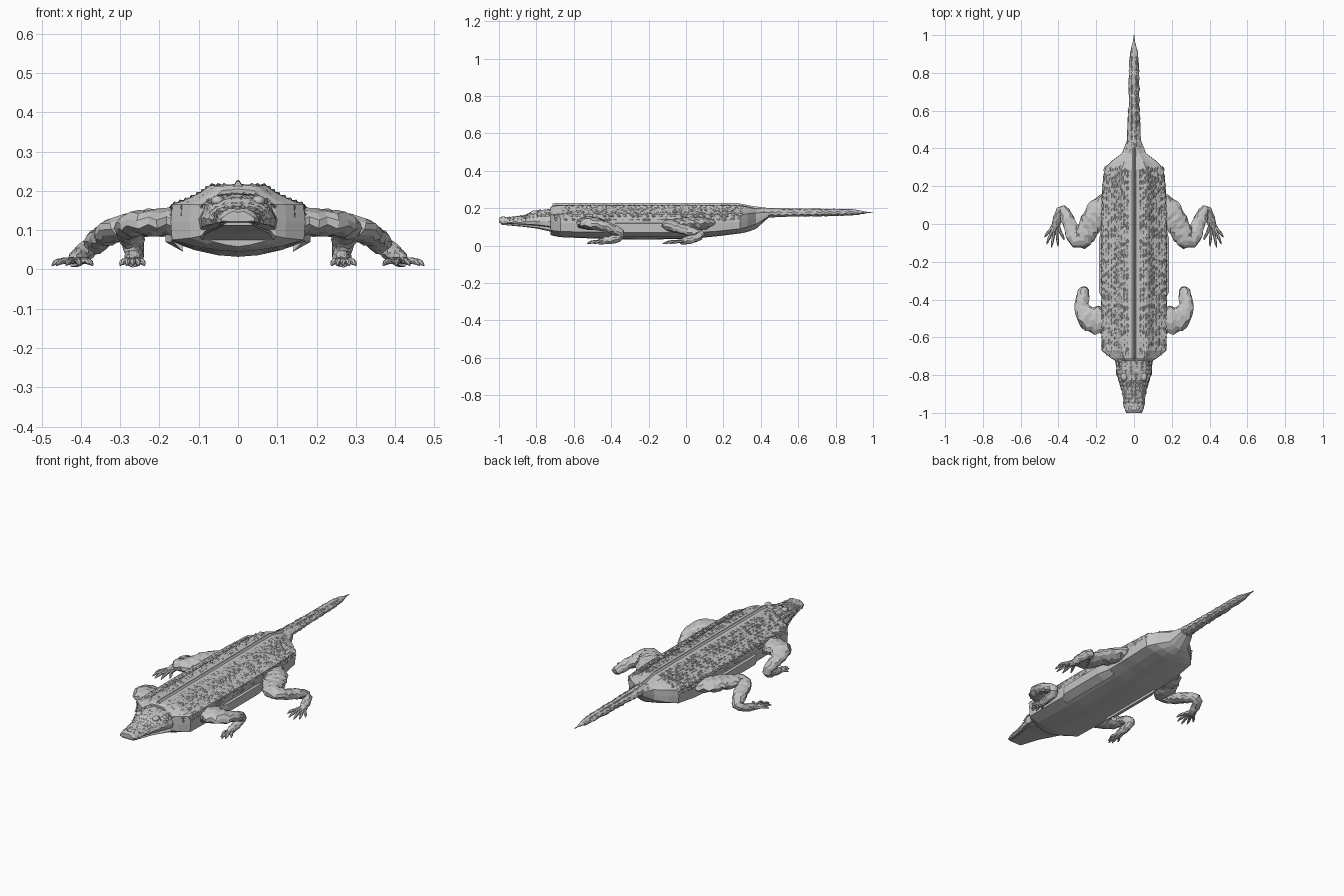
import bpy, bmesh, math, random
from mathutils import Vector

if "Cube" in bpy.data.objects:
    bpy.data.objects.remove(bpy.data.objects["Cube"])

skin = bpy.data.materials.new("grey_hide")
skin.diffuse_color = (0.55, 0.55, 0.55, 1)
skin.use_nodes = True
skin.node_tree.nodes["Principled BSDF"].inputs["Base Color"].default_value = skin.diffuse_color


def finish(name, bm, smooth=False):
    bmesh.ops.recalc_face_normals(bm, faces=bm.faces[:])
    me = bpy.data.meshes.new(name)
    bm.to_mesh(me)
    bm.free()
    me.materials.append(skin)
    for p in me.polygons:
        p.use_smooth = smooth
    ob = bpy.data.objects.new(name, me)
    bpy.context.collection.objects.link(ob)
    return ob


def skin_rings(bm, rings):
    # bridge a list of closed rings and cap both ends
    vs = [[bm.verts.new(p) for p in r] for r in rings]
    n = len(vs[0])
    for a, b in zip(vs, vs[1:]):
        for i in range(n):
            j = (i + 1) % n
            bm.faces.new((a[i], a[j], b[j], b[i]))
    bm.faces.new(vs[0])
    bm.faces.new(vs[-1])


def lerp_rows(rows, y):
    # interpolate a table whose first column is y
    for a, b in zip(rows, rows[1:]):
        if y <= b[0]:
            t = max(0, (y - a[0]) / (b[0] - a[0]))
            return [p + (q - p) * t for p, q in zip(a, b)]
    return list(rows[-1])


def tube(bm, pts, side=1, n=9, step=0.02, rough=0.12, squash=lambda r: 1):
    # rough tapered limb along points (x, y, z, radius), curved between them
    P = [Vector(p) for p in pts]
    P = [P[0] * 2 - P[1]] + P + [P[-1] * 2 - P[-2]]
    path = []
    for i in range(1, len(P) - 2):
        a, b, c, d = P[i - 1:i + 3]
        k = max(2, int((c.xyz - b.xyz).length / step))
        for m in range(k + (i == len(P) - 3)):
            t = m / k
            path.append(0.5 * (2 * b + (c - a) * t + (2 * a - 5 * b + 4 * c - d) * t * t
                               + (3 * b - 3 * c + d - a) * t ** 3))
    ref, rings = Vector((0, 0, 1)), []
    for i, p in enumerate(path):
        d = (path[min(i + 1, len(path) - 1)].xyz - path[max(i - 1, 0)].xyz).normalized()
        ref = (ref - d * ref.dot(d)).normalized()
        w, ring = d.cross(ref), []
        for j in range(n):
            a = 2 * math.pi * (j + 0.5 * (i % 2)) / n
            r = max(p.w, 0.0015) * (1 + random.uniform(-rough, rough))
            o = ref * math.cos(a) * r + w * math.sin(a) * r
            ring.append(((p.x + o.x) * side, p.y + o.y, p.z + o.z * squash(max(p.w, .0015))))
        rings.append(ring)
    skin_rings(bm, rings)


def scale_plate(bm, pos, normal, length, width, height):
    # keeled scale: low pyramid pointing backwards
    nrm = Vector(normal).normalized()
    f = Vector((0, 1, 0))
    f = (f - nrm * f.dot(nrm)).normalized()
    w = f.cross(nrm)
    c = Vector(pos) - nrm * 0.002
    base = [bm.verts.new(c + f * length * a + w * width * b)
            for a, b in ((-.5, -.25), (-.3, .45), (.3, .5), (.5, .1), (.3, -.5))]
    tip = bm.verts.new(c + nrm * (height + 0.002) + f * length * 0.25)
    for i in range(5):
        bm.faces.new((base[i], base[(i + 1) % 5], tip))


# ---- Body: y, half width, top, shoulder, flank bottom, belly ----
BODY = [(-.725, .095, .205, .165, .085, .058), (-.71, .12, .216, .165, .08, .052),
        (-.67, .168, .218, .165, .075, .045), (-.35, .170, .218, .165, .07, .032),
        (0, .170, .218, .165, .07, .035), (.15, .166, .218, .165, .075, .048),
        (.29, .155, .217, .165, .09, .065), (.33, .12, .21, .17, .1, .073),
        (.375, .062, .2, .175, .115, .09), (.44, .038, .195, .178, .155, .148)]


def body_half(y):
    _, w, top, sh, low, bot = lerp_rows(BODY, y)
    return [(0, top), (.2 * w, top - .003), (.42 * w, top - .004), (.58 * w, top * .55 + sh * .45),
            (.8 * w, top * .22 + sh * .78), (w, sh), (w * 1.02, (sh + low) / 2), (w, low),
            (.65 * w, low * .45 + bot * .55), (.3 * w, bot + .004), (0, bot)]


rings = []
ys = sorted({r[0] for r in BODY} | {-.55, -.45, -.2, -.1, .08, .22})
for y in ys:
    h = body_half(y)
    rings.append([(x, y, z) for x, z in h] + [(-x, y, z) for x, z in h[-2:0:-1]])
bm = bmesh.new()
skin_rings(bm, rings)
finish("body", bm)

# ---- Scales over the back and flanks ----
random.seed(4)
bm = bmesh.new()
y = -.69
while y < .285:
    h = body_half(y)
    for row in range(12):
        # walk down the profile from beside the spine to mid flank
        u = 1.05 + row * .41
        i = min(int(u), 5)
        (x0, z0), (x1, z1) = h[i], h[i + 1]
        t = u - i
        x, z = x0 + (x1 - x0) * t, z0 + (z1 - z0) * t
        nx, nz = z0 - z1, x1 - x0
        jy = y + random.uniform(-.01, .01) + (row % 2) * .013
        hgt = random.uniform(.002, .0055)
        for s in (1, -1):
            scale_plate(bm, (s * x, jy, z), (s * nx, 0, nz),
                        random.uniform(.03, .046), .018, hgt)
    y += .03
finish("back_scales", bm)

# ---- Thin crest along the spine with a smooth strip each side ----
bm = bmesh.new()
skin_rings(bm, [[(-.012, y, z - .014), (-.003, y, z), (.003, y, z), (.012, y, z - .014)]
                for y, z in ((-.715, .224), (-.7, .227), (.28, .227), (.34, .214), (.44, .2))])
finish("spine_crest", bm)

# ---- Smooth side panels ----
for s, nm in ((1, "right"), (-1, "left")):
    bm = bmesh.new()
    skin_rings(bm, [[(s * .15, y, .13), (s * x, y, .118), (s * x, y, .07), (s * .14, y, .045)]
                    for y, x in ((-.4, .165), (-.36, .185), (-.08, .185), (-.0, .168))])
    finish(nm + "_side_panel", bm)

# ---- Tail ----
random.seed(7)
bm = bmesh.new()
tube(bm, [(0, .38, .172, .046), (0, .46, .175, .036), (0, .6, .176, .031), (0, .75, .177, .028),
          (0, .88, .178, .024), (0, .935, .177, .014), (0, .965, .177, .006), (0, 1, .176, .002)],
     n=10, step=.018, rough=.13, squash=lambda r: .7)
for i in range(30):
    t = i / 30
    for s in (1, -1):
        scale_plate(bm, (s * .012, .41 + .48 * t, .197 - .006 * t), (s * .3, 0, 1), .03, .014, .005)
finish("tail", bm)

# ---- Head: y, half width, top, bottom ----
UPPER = [(-1, .042, .145, .122), (-.985, .052, .152, .118), (-.93, .056, .153, .116), (-.86, .07, .162, .112),
         (-.83, .08, .178, .11), (-.79, .095, .188, .106), (-.74, .098, .192, .1), (-.68, .11, .2, .09)]
LOWER = [(-.99, .038, .121, .112), (-.93, .05, .118, .106), (-.86, .064, .113, .1),
         (-.79, .088, .108, .09), (-.74, .092, .105, .078), (-.68, .105, .1, .065)]
random.seed(11)
for nm, rows, rough in (("upper_head", UPPER, .004), ("lower_jaw", LOWER, 0)):
    bm = bmesh.new()
    rings = []
    steps = 22 if rough else 8
    for k in range(steps + 1):
        y, w, top, bot = lerp_rows(rows, rows[0][0] + (rows[-1][0] - rows[0][0]) * k / steps)
        m = top - bot
        half = [(0, top), (.3 * w, top - .02 * m), (.6 * w, top - .1 * m), (.85 * w, top - .35 * m),
                (w, bot + .3 * m), (.94 * w, bot + .05 * m), (.5 * w, bot), (0, bot)]
        if rough:
            half = [(x + (random.uniform(-rough, rough) if x else 0),
                     z + random.uniform(-rough, rough) * (i < 5)) for i, (x, z) in enumerate(half)]
        rings.append([(x, y, z) for x, z in half] + [(-x, y, z) for x, z in half[-2:0:-1]])
    skin_rings(bm, rings)
    if rough:
        # scales on the skull and neck
        for i in range(13):
            y = -.95 + i * .021
            _, w, top, _ = lerp_rows(rows, y)
            for f in (.15, .45, .75, .92):
                for s in (1, -1):
                    z = top - (top - .11) * (.45 * f ** 3)
                    scale_plate(bm, (s * f * w, y, z), (s * f * f, 0, 1), .024, .02,
                                random.uniform(.002, .005))
    finish(nm, bm)

# ---- Eyes and nostrils ----
for s, nm in ((1, "right"), (-1, "left")):
    for part, c, r in (("eye", (.052, -.81, .174), .018), ("nostril", (.02, -.975, .148), .01)):
        bm = bmesh.new()
        bmesh.ops.create_icosphere(bm, subdivisions=2, radius=r)
        for v in bm.verts:
            v.co = Vector((s * c[0], c[1], c[2])) + Vector((v.co.x, v.co.y * 1.3, v.co.z * .8))
        finish(f"{nm}_{part}", bm, True)

# ---- Legs, same shape both sides, flattened where they are thick ----
FRONT = [(.13, -.52, .12, .07), (.19, -.51, .12, .073), (.245, -.49, .117, .062),
         (.277, -.44, .105, .039), (.27, -.375, .08, .034), (.264, -.352, .052, .026),
         (.264, -.39, .033, .023), (.266, -.44, .026, .02), (.268, -.47, .018, .013)]
HIND = [(.12, .09, .12, .075), (.18, .06, .12, .074), (.235, -.01, .118, .062),
        (.28, -.08, .11, .052), (.315, -.06, .098, .045), (.35, .02, .077, .036),
        (.375, .073, .056, .028), (.397, .05, .04, .024), (.412, .0, .027, .021),
        (.42, -.03, .019, .013)]
FRONT_TOES = [(.238, -.485), (.252, -.515), (.268, -.53), (.284, -.52), (.3, -.49)]
HIND_TOES = [(.37, -.085), (.402, -.118), (.437, -.125), (.462, -.108), (.473, -.07)]
for s, nm in ((1, "right"), (-1, "left")):
    for part, path, toes, seed in (("front", FRONT, FRONT_TOES, 3), ("hind", HIND, HIND_TOES, 5)):
        random.seed(seed)
        bm = bmesh.new()
        tube(bm, path, s, n=11, step=.016, rough=.12, squash=lambda r: min(1, .016 / r + .26))
        finish(f"{nm}_{part}_leg", bm)
        bm = bmesh.new()
        px, py = path[-2][0], path[-2][1]
        for x, y in toes:
            mx, my = px + (x - px) * .55, py + (y - py) * .5
            tube(bm, [(px + (x - px) * .15, py, .022, .011), (mx, my, .022, .0085),
                      (px + (x - px) * .85, py + (y - py) * .8, .018, .0075), (x, y, .01, .002)],
                 s, n=6, step=.02, rough=.08)
        finish(f"{nm}_{part}_toes", bm)
